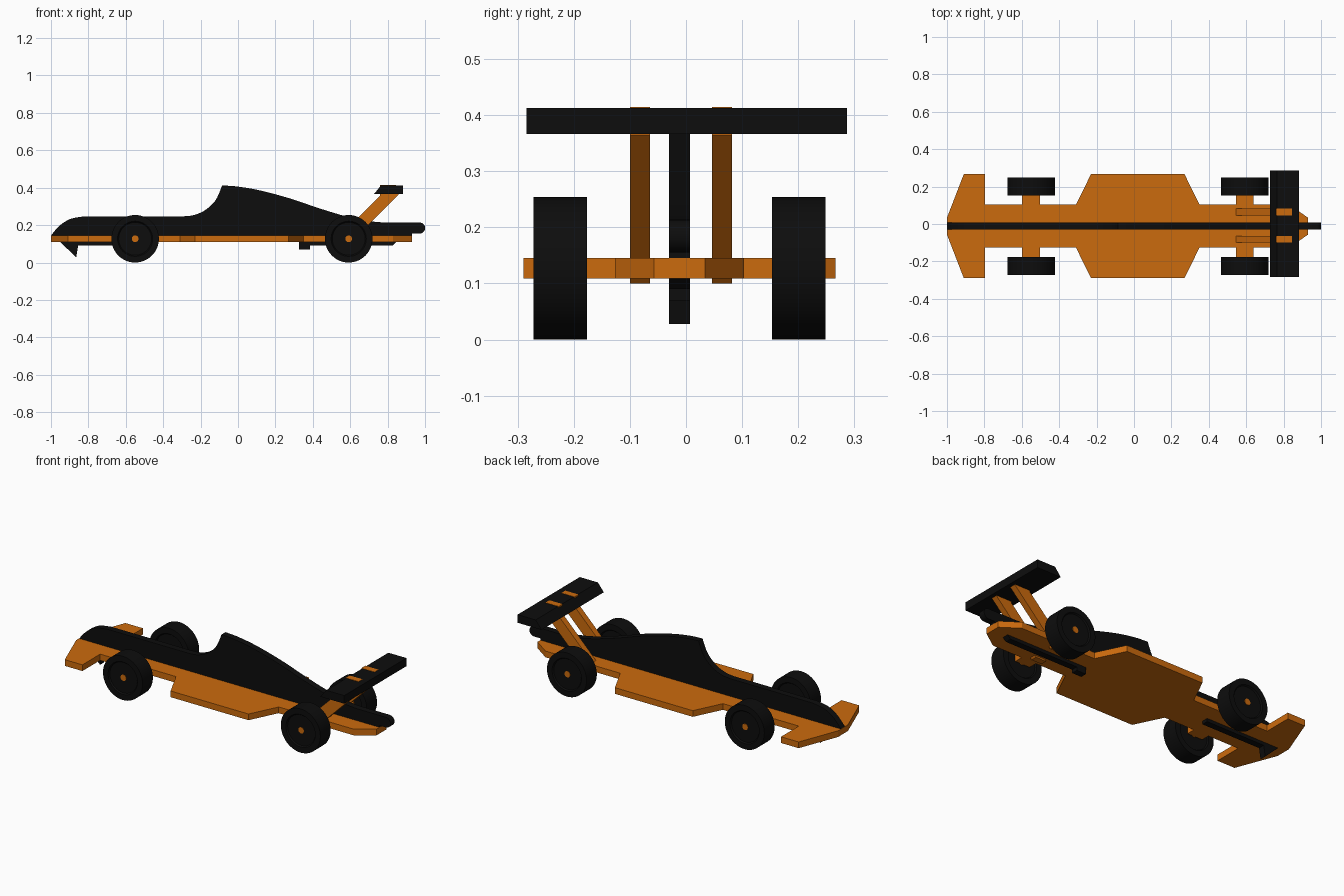
import bpy, bmesh, math
from mathutils import Matrix

if "Cube" in bpy.data.objects:
    bpy.data.objects.remove(bpy.data.objects["Cube"])

YC = -0.0115  # centre line of the car


def mat(name, col):
    m = bpy.data.materials.new(name)
    m.diffuse_color = (*col, 1)
    m.use_nodes = True
    m.node_tree.nodes["Principled BSDF"].inputs["Base Color"].default_value = m.diffuse_color
    return m


ORANGE = mat("orange", (0.60, 0.145, 0.004))
BLACK = mat("black", (0.004, 0.004, 0.004))


def finish(name, bm, material, smooth=False):
    bmesh.ops.recalc_face_normals(bm, faces=bm.faces)
    me = bpy.data.meshes.new(name)
    bm.to_mesh(me)
    bm.free()
    ob = bpy.data.objects.new(name, me)
    bpy.context.collection.objects.link(ob)
    me.materials.append(material)
    if smooth:
        bpy.ops.object.select_all(action='DESELECT')
        bpy.context.view_layer.objects.active = ob
        ob.select_set(True)
        bpy.ops.object.shade_smooth_by_angle(angle=math.radians(30))
    return ob


def extrude(name, pts, vec, material, smooth=False):
    """Flat outline pushed along vec."""
    bm = bmesh.new()
    f = bm.faces.new([bm.verts.new(p) for p in pts])
    r = bmesh.ops.extrude_face_region(bm, geom=[f])
    bmesh.ops.translate(bm, vec=vec, verts=[v for v in r['geom'] if isinstance(v, bmesh.types.BMVert)])
    return finish(name, bm, material, smooth)


def side_plate(name, prof, y0, y1, material, smooth=False):
    return extrude(name, [(x, y0, z) for x, z in prof], (0, y1 - y0, 0), material, smooth)


def spline(pts, n=6):
    """Smooth curve through the points."""
    p = [pts[0]] + pts + [pts[-1]]
    out = []
    for i in range(1, len(p) - 2):
        for k in range(n):
            t = k / n
            out.append(tuple(0.5 * (2 * b + (c - a) * t + (2 * a - 5 * b + 4 * c - d) * t * t
                                    + (3 * b - a - 3 * c + d) * t ** 3)
                             for a, b, c, d in zip(p[i - 1], p[i], p[i + 1], p[i + 2])))
    return out + [pts[-1]]


# Flat chassis plate with front wing, side pods and axle arms
half = [(-1.0, 0.045), (-0.91, 0.278), (-0.797, 0.278), (-0.797, 0.115),
        (-0.60, 0.115), (-0.60, 0.165), (-0.503, 0.165), (-0.503, 0.115),
        (-0.31, 0.115), (-0.23, 0.278), (0.27, 0.278), (0.35, 0.115),
        (0.545, 0.115), (0.545, 0.165), (0.64, 0.165), (0.64, 0.115),
        (0.83, 0.115), (0.93, 0.0455)]
outline = half + [(x, -y) for x, y in reversed(half)]
extrude("chassis_plate", [(x, y + YC, 0.109) for x, y in outline], (0, 0, 0.036), ORANGE)

# Upright body silhouette: nose, cockpit, engine cover, rounded tail
nose = spline([(-1.0, 0.143), (-0.975, 0.175), (-0.94, 0.208), (-0.89, 0.235), (-0.82, 0.247)])
cockpit = spline([(-0.29, 0.247), (-0.235, 0.254), (-0.176, 0.28), (-0.12, 0.333), (-0.085, 0.412)])
cover = spline([(-0.085, 0.412), (0.0, 0.406), (0.12, 0.385), (0.28, 0.342), (0.44, 0.288),
                (0.60, 0.241), (0.72, 0.219), (0.80, 0.214)])[1:]
tail = [(0.971 + 0.0295 * math.sin(a), 0.1845 + 0.0295 * math.cos(a))
        for a in [math.pi * i / 12 for i in range(13)]]
body = nose + cockpit + cover + tail + [(0.93, 0.155), (0.93, 0.143)]
side_plate("body_silhouette", body, -0.03, 0.007, BLACK, True)

# Parts of the silhouette that come out under the chassis
side_plate("nose_keel", [(-0.96, 0.115), (-0.95, 0.109), (-0.865, 0.028), (-0.855, 0.09),
                         (-0.48, 0.09), (-0.48, 0.115)], -0.03, 0.007, BLACK)
side_plate("rear_keel", [(0.325, 0.115), (0.325, 0.07), (0.385, 0.07), (0.385, 0.09),
                         (0.825, 0.09), (0.85, 0.115)], -0.03, 0.007, BLACK)

# Rear wing and its two slanted struts, whose tabs show in the wing top
side_plate("rear_wing", [(0.727, 0.366), (0.765, 0.413), (0.881, 0.413), (0.881, 0.366)],
           -0.284, 0.287, BLACK)
for side, y in (("right", -0.100), ("left", 0.046)):
    side_plate("wing_strut_" + side,
               [(0.53, 0.10), (0.596, 0.10), (0.86, 0.364), (0.845, 0.37), (0.845, 0.4145),
                (0.76, 0.4145), (0.76, 0.359), (0.545, 0.144)], y, y + 0.036, ORANGE)


def lathe(name, prof, x, y, material):
    """Spin (radius, offset) points around an axle running along y."""
    bm = bmesh.new()
    vs = [bm.verts.new((r, o, 0)) for r, o in prof]
    es = [bm.edges.new(e) for e in zip(vs, vs[1:])]
    bmesh.ops.spin(bm, geom=vs + es, cent=(0, 0, 0), axis=(0, 1, 0), angle=2 * math.pi, steps=48)
    bmesh.ops.remove_doubles(bm, verts=bm.verts, dist=1e-5)
    bmesh.ops.transform(bm, matrix=Matrix.Translation((x, y, 0.127)), verts=bm.verts)
    return finish(name, bm, material, True)


# Wheels with shallow recessed faces, and the dowel axles
tyre = [(0, -0.040), (0.088, -0.040), (0.094, -0.0475), (0.127, -0.0475),
        (0.127, 0.0475), (0.094, 0.0475), (0.088, 0.040), (0, 0.040)]
for end, x in (("front", -0.55), ("rear", 0.592)):
    lathe(end + "_axle", [(0, -0.255), (0.018, -0.255), (0.018, 0.255), (0, 0.255)], x, YC, ORANGE)
    for side, s in (("right", -1), ("left", 1)):
        lathe(f"{end}_wheel_{side}", tyre, x, YC + s * 0.2125, BLACK)
